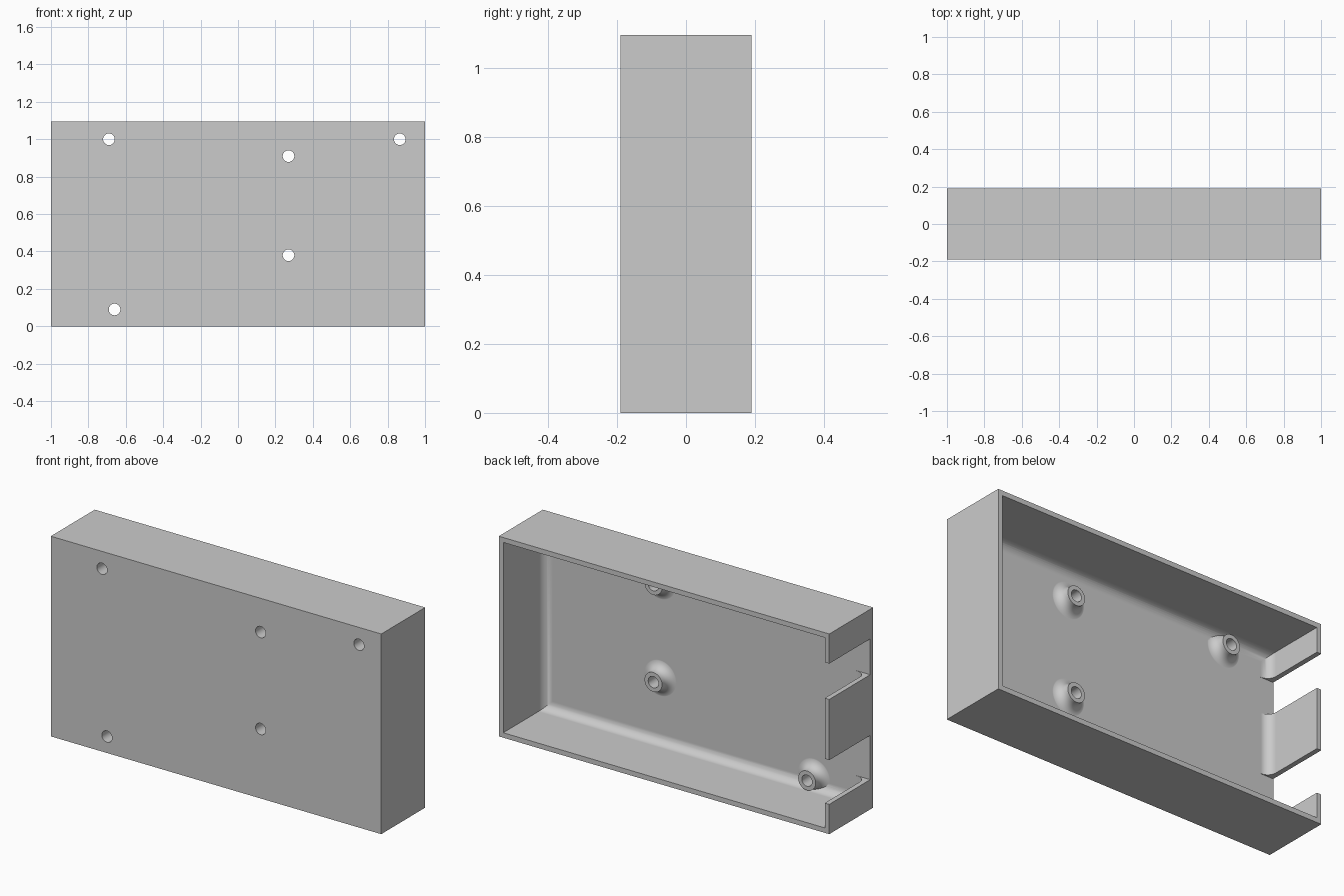
import bpy, bmesh, math
from mathutils import Matrix, Vector

if "Cube" in bpy.data.objects:
    bpy.data.objects.remove(bpy.data.objects["Cube"])

HX, HY, H = 1.0, 0.19, 1.095      # half width, half depth, height
WALL, FILLET = 0.027, 0.05
FLOOR = -HY + WALL                # inner face of the front panel
BOSS_R, BOSS_H, HOLE_R = 0.053, 0.06, 0.031
SEGMENTS = 48
MOUNTS = [(-0.69, 1.0), (0.865, 1.0), (0.27, 0.91), (0.27, 0.38), (-0.66, 0.09)]
NOTCHES = [(0.163, 0.405), (0.737, 0.933)]

grey = bpy.data.materials.new("plain grey")
grey.use_nodes = True
grey.diffuse_color = (0.6, 0.6, 0.6, 1)
grey.node_tree.nodes["Principled BSDF"].inputs["Base Color"].default_value = (0.6, 0.6, 0.6, 1)


def add_box(bm, lo, hi):
    lo, hi = Vector(lo), Vector(hi)
    m = Matrix.Translation((lo + hi) / 2) @ Matrix.Diagonal((*(hi - lo), 1))
    bmesh.ops.create_cube(bm, size=1, matrix=m)


def add_lathe(bm, profile, x, z):
    """Turn (radius, y) points around an axis along y."""
    verts = [bm.verts.new((x + r, y, z)) for r, y in profile]
    edges = [bm.edges.new(pair) for pair in zip(verts, verts[1:])]
    bmesh.ops.spin(bm, geom=verts + edges, cent=(x, 0, z), axis=(0, 1, 0),
                   angle=math.tau, steps=SEGMENTS)


def finish(bm, name):
    bmesh.ops.remove_doubles(bm, verts=bm.verts, dist=0.00001)
    bmesh.ops.recalc_face_normals(bm, faces=bm.faces)
    mesh = bpy.data.meshes.new(name)
    bm.to_mesh(mesh)
    bm.free()
    mesh.materials.append(grey)
    ob = bpy.data.objects.new(name, mesh)
    bpy.context.collection.objects.link(ob)
    return ob


def combine(target, tool, operation):
    mod = target.modifiers.new(operation.lower(), "BOOLEAN")
    mod.operation, mod.object, mod.solver = operation, tool, "EXACT"
    bpy.context.view_layer.objects.active = target
    bpy.ops.object.modifier_apply(modifier=mod.name)
    bpy.data.objects.remove(tool)


# Outer block
bm = bmesh.new()
add_box(bm, (-HX, -HY, 0), (HX, HY, H))
case = finish(bm, "open_back_case")

# Cavity with rounded edges around the inner panel
bm = bmesh.new()
add_box(bm, (-HX + WALL, FLOOR, WALL), (HX - WALL, HY + 0.1, H - WALL))
rim = [e for e in bm.edges if all(v.co.y < 0 for v in e.verts)]
bmesh.ops.bevel(bm, geom=rim, offset=FILLET, segments=8, profile=0.5, affect="EDGES")
combine(case, finish(bm, "cavity_cutter"), "DIFFERENCE")

# Two connector openings in one side wall
bm = bmesh.new()
for low, high in NOTCHES:
    add_box(bm, (-HX - 0.1, FLOOR - 0.001, low),
            (-HX + WALL + FILLET + 0.005, HY + 0.1, high))
combine(case, finish(bm, "notch_cutter"), "DIFFERENCE")

# Flared standoffs
bm = bmesh.new()
outline = [(0, FLOOR - 0.01), (BOSS_R + FILLET, FLOOR - 0.01)]
for i in range(9):
    a = i / 8 * math.pi / 2
    outline.append((BOSS_R + FILLET * (1 - math.sin(a)),
                    FLOOR - 0.0005 + FILLET * (1 - math.cos(a))))
outline += [(BOSS_R, FLOOR + BOSS_H), (0, FLOOR + BOSS_H)]
for x, z in MOUNTS:
    add_lathe(bm, outline, x, z)
for v in bm.verts:                # keep the flares inside the walls
    v.co.z = min(max(v.co.z, 0.008), H - 0.008)
combine(case, finish(bm, "standoffs"), "UNION")

# Screw holes right through the standoffs and panel
bm = bmesh.new()
for x, z in MOUNTS:
    add_lathe(bm, [(0, -HY - 0.1), (HOLE_R, -HY - 0.1), (HOLE_R, 0.1), (0, 0.1)], x, z)
combine(case, finish(bm, "hole_cutter"), "DIFFERENCE")

# Smooth fillets, crisp edges
bpy.ops.object.select_all(action="DESELECT")
case.select_set(True)
bpy.context.view_layer.objects.active = case
bpy.ops.object.shade_smooth_by_angle(angle=math.radians(30))
weighted = case.modifiers.new("weighted_normals", "WEIGHTED_NORMAL")
weighted.keep_sharp = True
